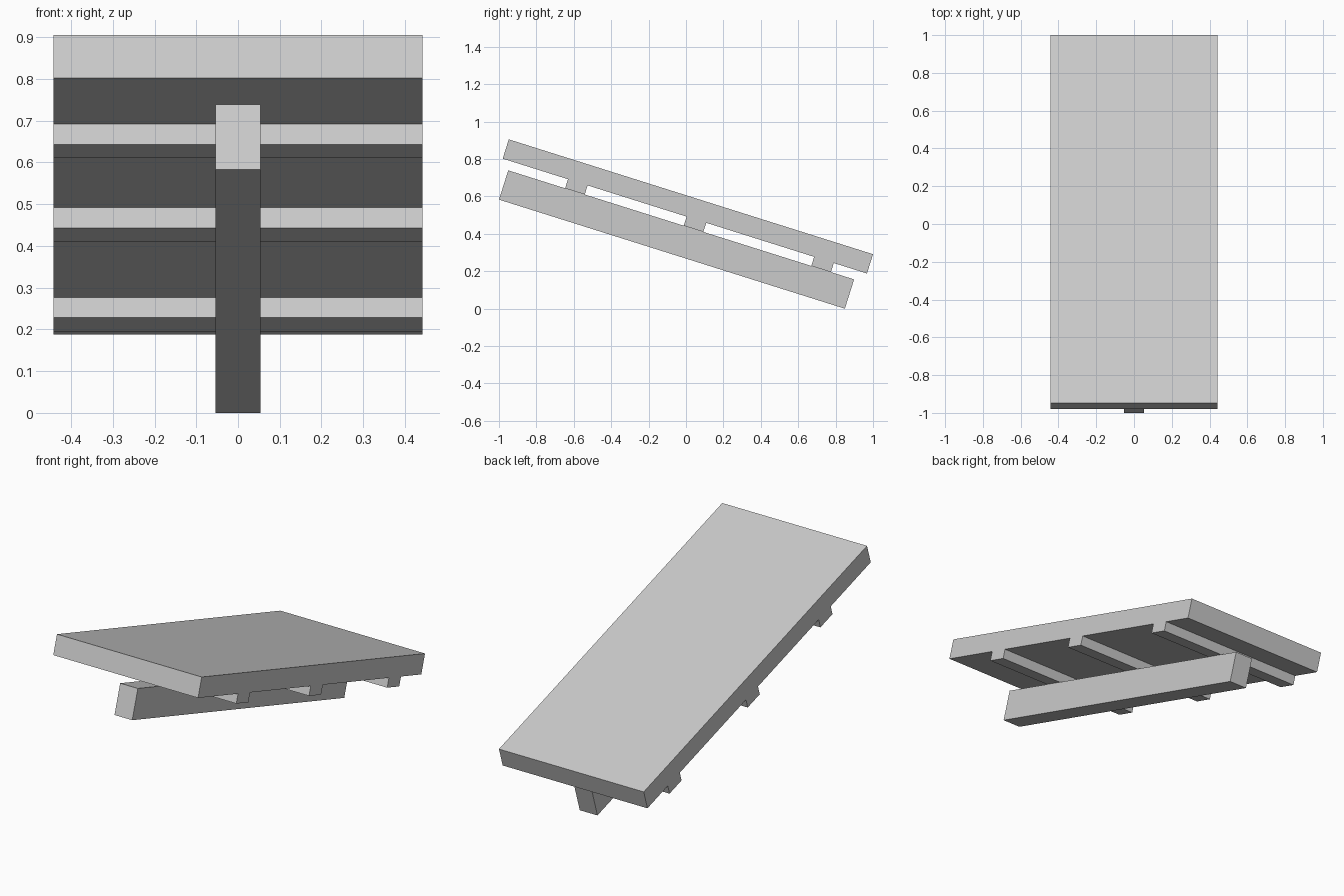
import bpy, math
from mathutils import Matrix, Vector

if "Cube" in bpy.data.objects:
    bpy.data.objects.remove(bpy.data.objects["Cube"])

SLOPE = math.radians(17.5)
# Sloped frame: origin at the plate's lower front edge, y runs down the slope
FRAME = Matrix.Translation((0, -0.98, 0.802)) @ Matrix.Rotation(-SLOPE, 4, 'X')


def sloped_box(name, width, u0, u1, v0, v1):
    """Box centred on x, from u0 to u1 along the slope and v0 to v1 across it."""
    bpy.ops.mesh.primitive_cube_add(size=1)
    ob = bpy.context.object
    ob.name = name
    ob.data.transform(Matrix.Diagonal((width, u1 - u0, v1 - v0, 1)))
    ob.matrix_world = FRAME @ Matrix.Translation(Vector((0, (u0 + u1) / 2, (v0 + v1) / 2)))
    return ob


# Wide top plate
sloped_box("top_plate", 0.884, 0, 2.042, 0, 0.108)

# Three cross battens under the plate
for i, u in enumerate((0.366, 1.031, 1.746), 1):
    sloped_box(f"cross_batten_{i}", 0.884, u, u + 0.11, -0.051, 0)

# Central support beam
sloped_box("support_beam", 0.108, 0.047, 1.986, -0.215, -0.051)
